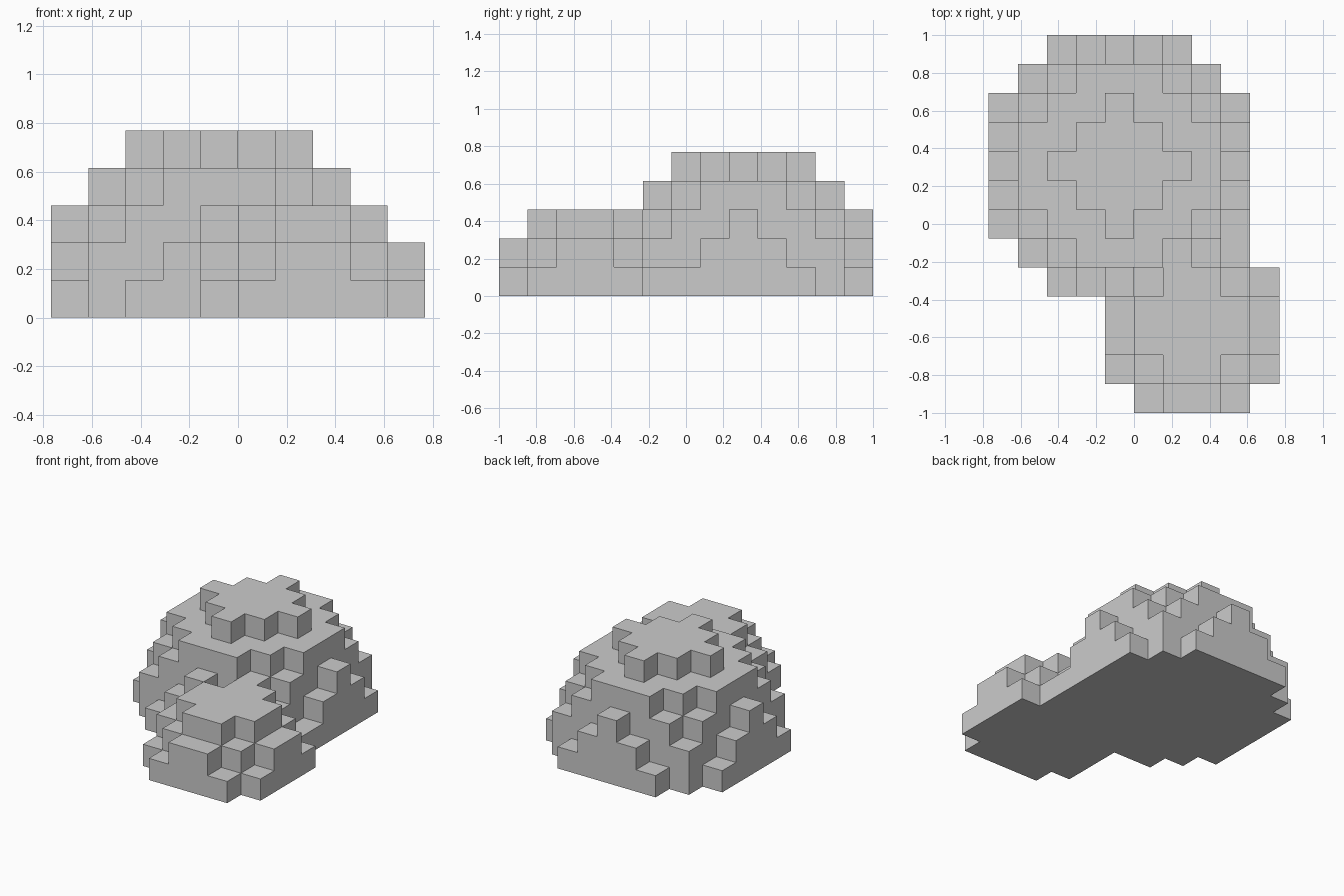
import bpy, bmesh
from mathutils import Vector

if "Cube" in bpy.data.objects:
    bpy.data.objects.remove(bpy.data.objects["Cube"])

S = 2 / 13                      # edge length of one block
NX, NY, NZ = 10, 13, 5          # blocks along each axis


def dome(centre, radius):
    """Blocks whose centres lie inside a sphere, above the ground."""
    c = Vector(centre)
    return {(i, j, k) for i in range(NX) for j in range(NY) for k in range(NZ)
            if (Vector((i + .5, j + .5, k + .5)) - c).length <= radius + 1e-4}


# Large dome at the back and small dome at the front right, fused together
cells = dome((4.5, 8.5, 0.5), 4.5) | dome((7, 3, 0), 3.0)

# Skin of the fused blocks: only the exposed faces
bm = bmesh.new()
for cell in cells:
    for axis in range(3):
        for side in (0, 1):
            near = list(cell)
            near[axis] += 2 * side - 1
            if tuple(near) in cells:
                continue
            u, v = (axis + 1) % 3, (axis + 2) % 3
            loop = [(0, 0), (1, 0), (1, 1), (0, 1)]
            verts = []
            for a, b in (loop if side else loop[::-1]):
                p = list(cell)
                p[axis] += side
                p[u] += a
                p[v] += b
                verts.append(bm.verts.new(((p[0] - NX / 2) * S, (p[1] - NY / 2) * S, p[2] * S)))
            bm.faces.new(verts)
bmesh.ops.remove_doubles(bm, verts=bm.verts, dist=1e-4)

mesh = bpy.data.meshes.new("stepped_domes")
bm.to_mesh(mesh)
bm.free()
bpy.context.collection.objects.link(bpy.data.objects.new("stepped_domes", mesh))
